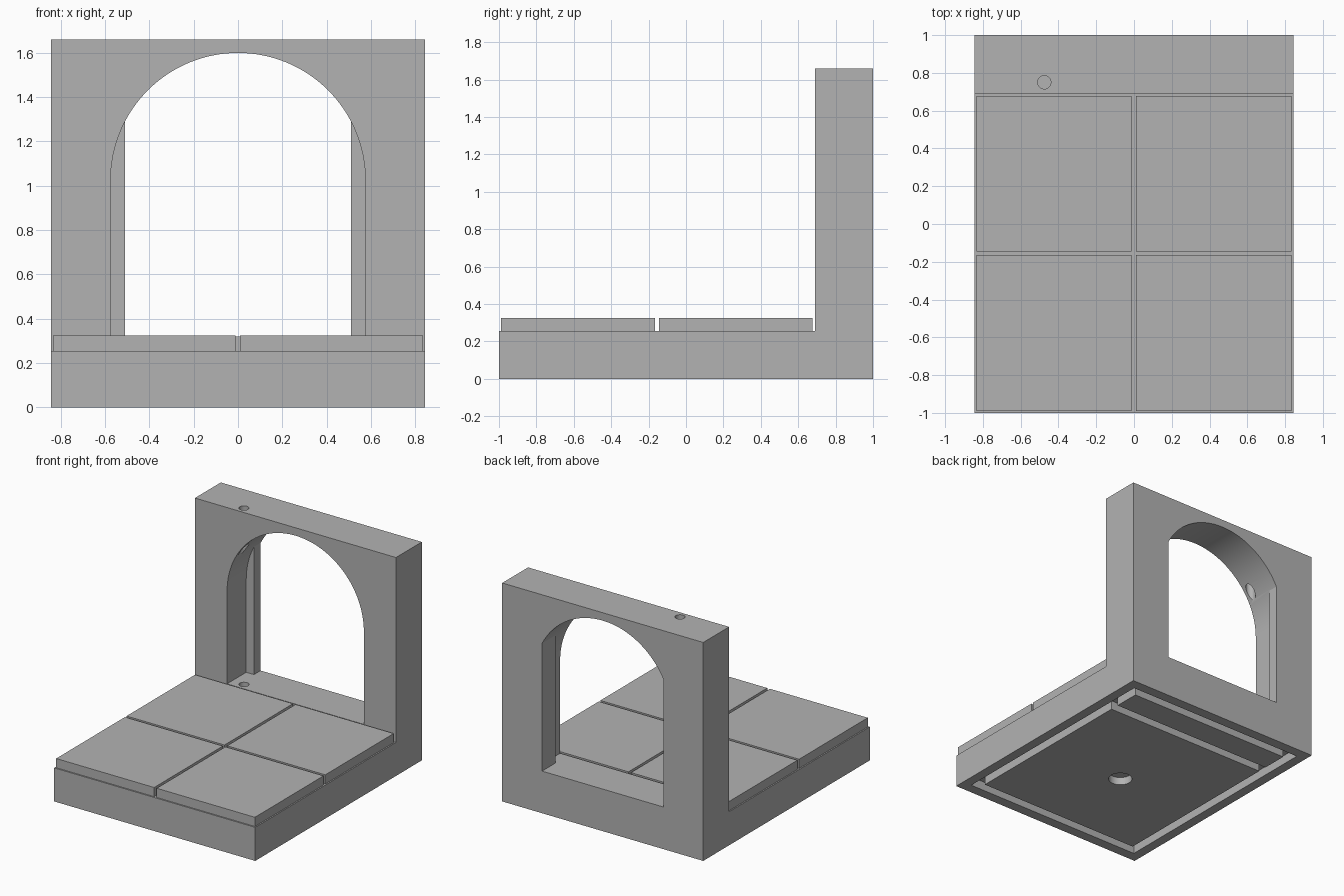
import bpy, bmesh, math
from mathutils import Matrix

cube = bpy.data.objects.get("Cube")
if cube:
    bpy.data.objects.remove(cube, do_unlink=True)

stone = bpy.data.materials.new("stone_grey")
stone.use_nodes = True
GREY = (0.45, 0.45, 0.45, 1)
stone.diffuse_color = GREY
stone.node_tree.nodes["Principled BSDF"].inputs["Base Color"].default_value = GREY


def add_object(name, bm):
    bmesh.ops.recalc_face_normals(bm, faces=bm.faces)
    mesh = bpy.data.meshes.new(name)
    bm.to_mesh(mesh)
    bm.free()
    mesh.materials.append(stone)
    obj = bpy.data.objects.new(name, mesh)
    bpy.context.collection.objects.link(obj)
    return obj


def box(name, x, y, z):
    """Box from (low, high) pairs."""
    bm = bmesh.new()
    bmesh.ops.create_cube(bm, size=1)
    for v in bm.verts:
        v.co = [lo + (c + 0.5) * (hi - lo) for c, (lo, hi) in zip(v.co, (x, y, z))]
    return add_object(name, bm)


def prism(name, points, offset):
    """Extrude a closed outline along an offset."""
    bm = bmesh.new()
    face = bm.faces.new([bm.verts.new(p) for p in points])
    extruded = bmesh.ops.extrude_face_region(bm, geom=[face])["geom"]
    moved = [g for g in extruded if isinstance(g, bmesh.types.BMVert)]
    bmesh.ops.translate(bm, verts=moved, vec=offset)
    return add_object(name, bm)


def rod(name, x, y, z, radius):
    bm = bmesh.new()
    bmesh.ops.create_cone(bm, cap_ends=True, segments=32, radius1=radius, radius2=radius,
                          depth=z[1] - z[0], matrix=Matrix.Translation((x, y, sum(z) / 2)))
    return add_object(name, bm)


def cut(target, cutter):
    mod = target.modifiers.new("cut", "BOOLEAN")
    mod.operation = "DIFFERENCE"
    mod.solver = "EXACT"
    mod.object = cutter
    bpy.context.view_layer.objects.active = target
    bpy.ops.object.modifier_apply(modifier=mod.name)
    bpy.data.objects.remove(cutter, do_unlink=True)


W = 0.845            # half width
WALL = 0.69          # front of wall
BASE, SILL = 0.255, 0.32
HALF, SPRING = 0.575, 1.025   # doorway half width and arch spring height

# Base and rear wall as one L-shaped body
profile = [(-1, 0), (1, 0), (1, 1.66), (WALL, 1.66), (WALL, BASE), (-1, BASE)]
body = prism("base_and_wall", [(-W, y, z) for y, z in profile], (2 * W, 0, 0))

# Arched doorway
arch = [(HALF * math.cos(math.pi * i / 64), SPRING + HALF * math.sin(math.pi * i / 64))
        for i in range(65)]
arch += [(-HALF, SILL), (HALF, SILL)]
cut(body, prism("arch_cutter", [(x, 0.6, z) for x, z in arch], (0, 0.5, 0)))

# Hinge pin hole through the top and into the sill
cut(body, rod("pin_cutter", -0.475, 0.75, (0.2, 1.8), 0.035))

# Underside grooves and magnet hole
G, IN, DEEP = 0.77, 0.70, (-0.1, 0.07)
back, front = 0.92, -0.92
for y in ((front, front + 0.07), (0.58, 0.65), (back - 0.07, back)):
    cut(body, box("groove_cutter", (-G, G), y, DEEP))
for x in ((-G, -IN), (IN, G)):
    cut(body, box("groove_cutter", x, (front, back), DEEP))
cut(body, rod("magnet_cutter", 0, -0.155, (-0.1, 0.06), 0.085))

bpy.ops.object.select_all(action="DESELECT")
body.select_set(True)
bpy.context.view_layer.objects.active = body
bpy.ops.object.shade_smooth_by_angle(angle=math.radians(30))

# Door stops at the rear of the jambs, ending where they meet the arch
stop = 0.51
top = SPRING + math.sqrt(HALF ** 2 - stop ** 2)
for name, side, depth in (("left", 1, 0.16), ("right", -1, 0.08)):
    xs = sorted((side * stop, side * (HALF + 0.005)))
    box(name + "_door_stop", xs, (1 - depth, 1), (SILL, top))

# Four floor tiles
for xname, x in (("left", (0.01, 0.835)), ("right", (-0.835, -0.012))):
    for yname, y in (("front", (-0.99, -0.165)), ("back", (-0.145, 0.677))):
        box(f"{yname}_{xname}_floor_tile", x, y, (BASE, 0.325))
